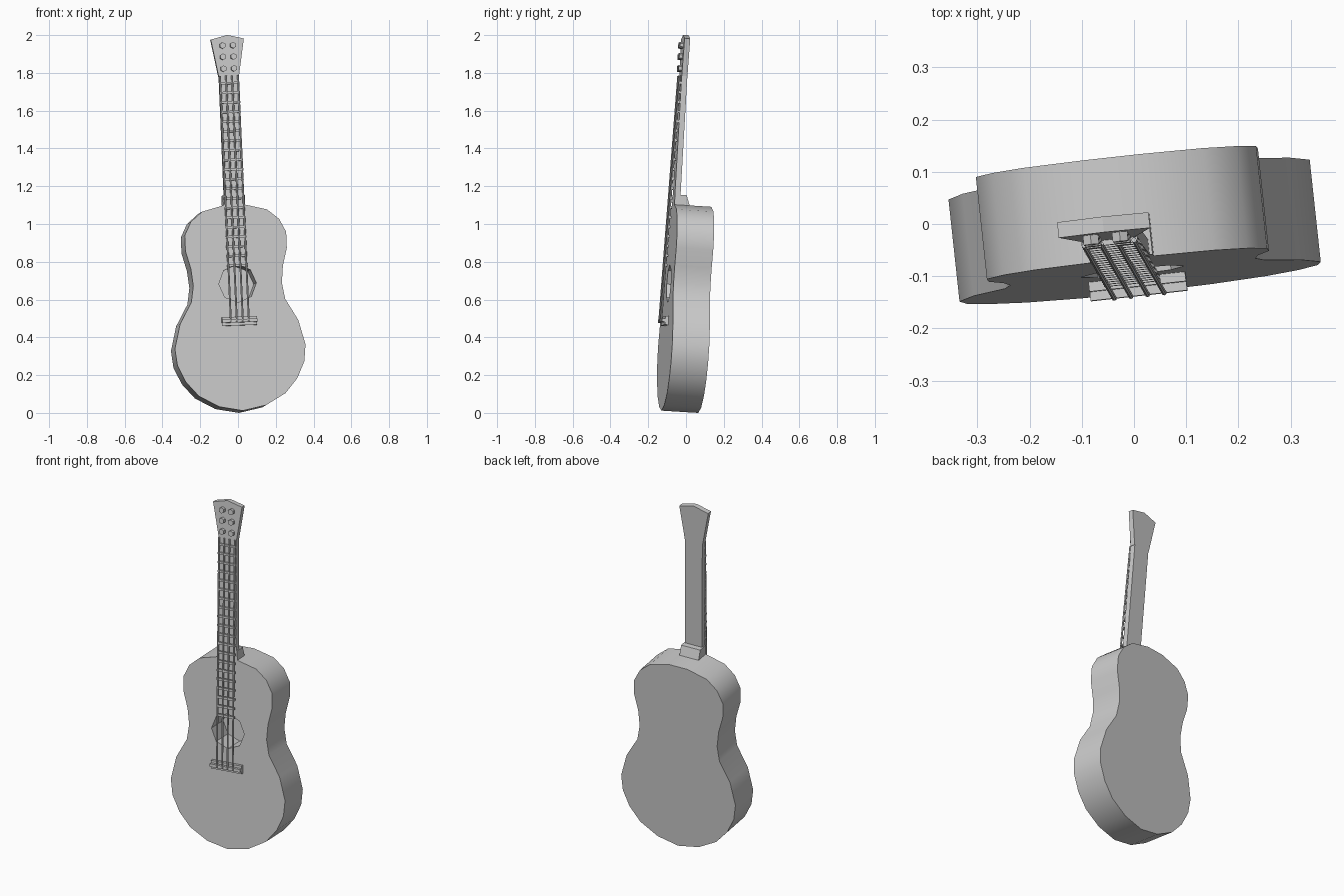
import bpy, bmesh, math
from mathutils import Matrix, Vector

cube = bpy.data.objects.get("Cube")
if cube:
    bpy.data.objects.remove(cube, do_unlink=True)

grey = bpy.data.materials.new("plain_grey")
grey.use_nodes = True
GREY = (0.6, 0.6, 0.6, 1)
grey.diffuse_color = GREY
grey.node_tree.nodes["Principled BSDF"].inputs["Base Color"].default_value = GREY

# Leaning frame: u across, v up the instrument, w out of its front face
w_axis = Vector((0.108, -1, 0.062)).normalized()
v_axis = Vector((-0.042, 0.0575, 1)).normalized()
u_axis = v_axis.cross(w_axis)
FRAME = Matrix((u_axis, v_axis, w_axis)).transposed().to_4x4()
FRAME.translation = (0.026, -0.13, 0.012)


def finish(name, bm, smooth=False):
    bmesh.ops.recalc_face_normals(bm, faces=bm.faces)
    bm.transform(FRAME)
    mesh = bpy.data.meshes.new(name)
    bm.to_mesh(mesh)
    bm.free()
    mesh.materials.append(grey)
    obj = bpy.data.objects.new(name, mesh)
    bpy.context.collection.objects.link(obj)
    if smooth:
        shade(obj)
    return obj


def activate(obj):
    bpy.ops.object.select_all(action='DESELECT')
    obj.select_set(True)
    bpy.context.view_layer.objects.active = obj


def shade(obj):
    activate(obj)
    bpy.ops.object.shade_smooth_by_angle(angle=math.radians(40))


def prism(name, outline, w0, w1):
    """Extrude a (u, v) outline from depth w0 to w1."""
    bm = bmesh.new()
    face = bm.faces.new([bm.verts.new((u, v, w0)) for u, v in outline])
    new = bmesh.ops.extrude_face_region(bm, geom=[face])["geom"]
    bmesh.ops.translate(bm, vec=(0, 0, w1 - w0),
                        verts=[g for g in new if isinstance(g, bmesh.types.BMVert)])
    return finish(name, bm)


def box(name, half, v0, v1, w0, w1):
    return prism(name, [(-half, v0), (half, v0), (half, v1), (-half, v1)], w0, w1)


def ring(u, v, radius, sides, turn=0):
    return [(u + radius * math.cos(turn + math.tau * i / sides),
             v + radius * math.sin(turn + math.tau * i / sides)) for i in range(sides)]


def mirrored(half):
    return half + [(-u, v) for u, v in reversed(half) if u > 0]


# Body with round sound hole
side = [(0, 0), (0.125, 0.025), (0.231, 0.085), (0.297, 0.162), (0.338, 0.25),
        (0.348, 0.34), (0.315, 0.47), (0.25, 0.584), (0.236, 0.67), (0.245, 0.76),
        (0.27, 0.855), (0.27, 0.94), (0.235, 1.01), (0.173, 1.062), (0.055, 1.092)]
body = prism("body", mirrored(side), -0.197, 0)
cutter = prism("hole_cutter", ring(0, 0.675, 0.1, 8), -0.13, 0.05)
cutter.hide_render = True
cut = body.modifiers.new("sound_hole", 'BOOLEAN')
cut.operation, cut.solver, cut.object = 'DIFFERENCE', 'EXACT', cutter
activate(body)
bpy.ops.object.modifier_apply(modifier=cut.name)
bpy.data.objects.remove(cutter, do_unlink=True)
shade(body)

# Neck and headstock
box("neck", 0.052, 1.08, 1.775, -0.03, 0)
prism("headstock", mirrored([(0.054, 1.775), (0.088, 1.972)]) [:2]
      + [(0, 1.994), (-0.088, 1.972), (-0.054, 1.775)], -0.03, 0)

# Heel block, tapering toward its top
bm = bmesh.new()
heel_side = [(1.08, 0), (1.145, 0), (1.145, -0.062), (1.08, -0.085)]
face = bm.faces.new([bm.verts.new((-0.058, v, w)) for v, w in heel_side])
new = bmesh.ops.extrude_face_region(bm, geom=[face])["geom"]
bmesh.ops.translate(bm, vec=(0.116, 0, 0),
                    verts=[g for g in new if isinstance(g, bmesh.types.BMVert)])
finish("heel", bm)

# Tuning pegs
for row, v in enumerate((1.815, 1.878, 1.938)):
    for name, u in (("right", -0.028), ("left", 0.028)):
        prism(f"peg_{name}_{row + 1}", ring(u, v, 0.017, 6, math.pi / 6), -0.005, 0.018)

# Bridge and saddle
box("bridge", 0.093, 0.452, 0.498, -0.005, 0.018)
box("saddle", 0.093, 0.467, 0.484, 0.015, 0.035)

# Strings rise from the nut toward the saddle
NUT, SADDLE = Vector((0, 1.778, 0.008)), Vector((0, 0.47, 0.034))


def string_height(v):
    return NUT.z + (SADDLE.z - NUT.z) * (NUT.y - v) / (NUT.y - SADDLE.y)


run = NUT - SADDLE
for i in range(4):
    bm = bmesh.new()
    spin = run.to_track_quat('Z', 'Y').to_matrix().to_4x4()
    middle = (NUT + SADDLE) / 2 + Vector((-0.048 + 0.032 * i, 0, 0))
    bmesh.ops.create_cone(bm, cap_ends=True, segments=8, radius1=0.005, radius2=0.005,
                          depth=run.length, matrix=Matrix.Translation(middle) @ spin)
    finish(f"string_{i + 1}", bm, smooth=True)

# Frets sit just behind the strings
for i in range(20):
    v = 1.738 - 0.051 * i
    w = string_height(v)
    box(f"fret_{i + 1}", 0.054, v - 0.006, v + 0.006, w - 0.011, w + 0.001)
